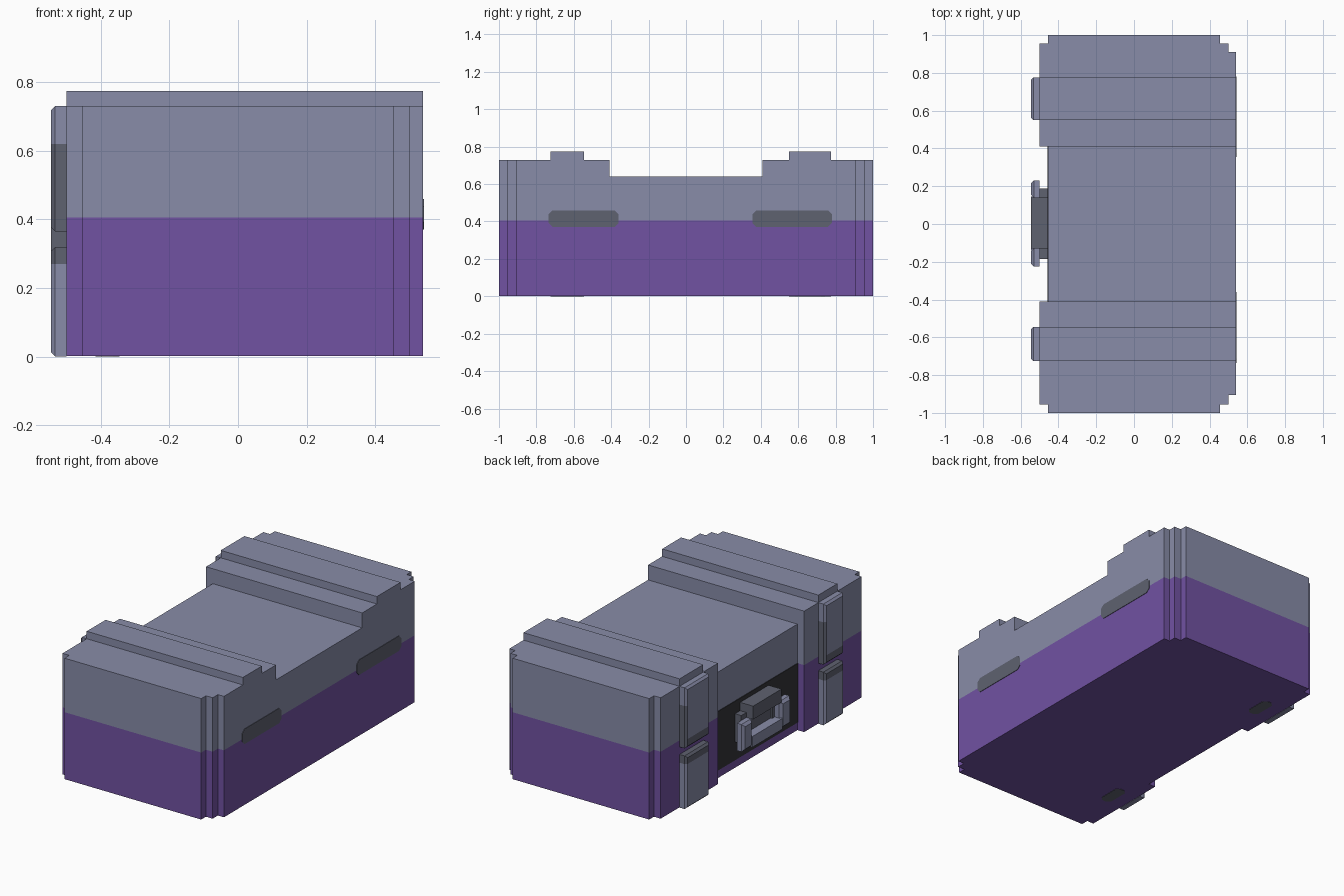
import bpy, bmesh
from mathutils import Vector

if "Cube" in bpy.data.objects:
    bpy.data.objects.remove(bpy.data.objects["Cube"])


def material(name, col):
    m = bpy.data.materials.new(name)
    m.diffuse_color = (*col, 1)
    m.use_nodes = True
    m.node_tree.nodes["Principled BSDF"].inputs["Base Color"].default_value = m.diffuse_color
    return m


GREY = material("blue_grey", (0.246, 0.262, 0.392))
PURPLE = material("purple", (0.165, 0.084, 0.361))
DARK = material("dark_grey", (0.114, 0.122, 0.162))
BLACK = material("near_black", (0.035, 0.035, 0.04))


def finish(bm, name, mats):
    bmesh.ops.recalc_face_normals(bm, faces=bm.faces[:])
    me = bpy.data.meshes.new(name)
    bm.to_mesh(me)
    bm.free()
    for m in mats:
        me.materials.append(m)
    ob = bpy.data.objects.new(name, me)
    bpy.context.collection.objects.link(ob)
    return ob


def box(name, x, y, z, mats, cuts=(), rule=None, bevel=0):
    """Box from ranges, optionally sliced at heights and coloured by a rule."""
    bm = bmesh.new()
    bmesh.ops.create_cube(bm, size=1)
    for v in bm.verts:
        v.co = Vector([(r[0] + r[1]) / 2 + c * (r[1] - r[0])
                       for r, c in zip((x, y, z), v.co)])
    if bevel:  # soften the outward (-x) rim
        rim = [e for e in bm.edges if all(abs(v.co.x - x[0]) < 1e-5 for v in e.verts)]
        bmesh.ops.bevel(bm, geom=rim, offset=bevel, segments=1, affect='EDGES')
    for c in cuts:
        bmesh.ops.bisect_plane(bm, geom=bm.verts[:] + bm.edges[:] + bm.faces[:],
                               plane_co=(0, 0, c), plane_no=(0, 0, 1))
    bm.normal_update()
    if rule:
        for f in bm.faces:
            f.material_index = rule(f.calc_center_median(), f.normal)
    return finish(bm, name, mats)


def plate(name, origin, u, v, su, sv, cut, depth, mat):
    """Thin plate with clipped corners, spanned by axes u and v."""
    bm = bmesh.new()
    o, u, v = Vector(origin), Vector(u), Vector(v)
    a, b = su / 2, sv / 2
    pts = [(a, b - cut), (a - cut, b), (cut - a, b), (-a, b - cut),
           (-a, cut - b), (cut - a, -b), (a - cut, -b), (a, cut - b)]
    low = [bm.verts.new(o + u * p + v * q) for p, q in pts]
    high = [bm.verts.new(w.co + Vector(depth)) for w in low]
    bm.faces.new(low)
    bm.faces.new(high)
    for i in range(8):
        j = (i + 1) % 8
        bm.faces.new((low[i], low[j], high[j], high[i]))
    return finish(bm, name, [mat])


# Crate body: strips along y (start, left, right, top height), stepped corners
SPLIT, BASE = 0.405, 0.002
strips = [(-1, -.455, .455, .73), (-.955, -.5, .5, .73), (-.905, -.5, .54, .73),
          (-.725, -.5, .54, .775), (-.545, -.5, .54, .73), (-.41, -.455, .54, .64),
          (.41, -.5, .54, .73), (.55, -.5, .54, .775), (.775, -.5, .54, .73),
          (.91, -.5, .5, .73), (.955, -.455, .455, .73)]
ys = [s[0] for s in strips] + [1]
bm = bmesh.new()
nodes = {}


def node(x, y):
    if (x, y) not in nodes:
        nodes[x, y] = bm.verts.new((x, y, BASE))
    return nodes[x, y]


for i, (y, xl, xr, top) in enumerate(strips):
    def row(k):
        near = strips[max(k - 1, 0):k + 1]
        return sorted({x for s in near for x in s[1:3] if xl <= x <= xr})
    loop = [node(x, ys[i]) for x in row(i)]
    loop += [node(x, ys[i + 1]) for x in reversed(row(i + 1))]
    bm.faces.new(loop)

# Raise the floor plan level by level
top_faces = bm.faces[:]
for level in (SPLIT, .64, .73, .775):
    def height(f):
        cy = f.calc_center_bounds().y
        return [s[3] for s in strips if s[0] < cy][-1]
    src = [f for f in top_faces if height(f) >= level - 1e-4]
    res = bmesh.ops.extrude_face_region(bm, geom=src)["geom"]
    for v in res:
        if isinstance(v, bmesh.types.BMVert):
            v.co.z = level
    top_faces = [f for f in res if isinstance(f, bmesh.types.BMFace)]
for f in bm.faces:
    f.material_index = 1 if f.calc_center_bounds().z < SPLIT - .001 else 0
finish(bm, "crate_body", [GREY, PURPLE])

# Latch blocks on the left, in line with the lid ribs
for tag, y in (("front", (-.725, -.545)), ("back", (.55, .775))):
    box(tag + "_upper_latch", (-.545, -.5), y, (.365, .73), [GREY, DARK], (.42, .62),
        lambda c, n: int(c.z < (.42 if n.x < -.9 else .62)), .012)
    box(tag + "_lower_latch", (-.545, -.5), y, (0, .32), [GREY, DARK], (.27,),
        lambda c, n: int(c.z > .27), .012)
    # Dark patch under the crate beside each latch
    plate(tag + "_foot_patch", (-.38, sum(y) / 2, 0), (0, 1, 0), (1, 0, 0),
          .16, .07, .02, (0, 0, .004), DARK)

# Dark hinge patches on the right
for tag, y0, y1 in (("front", -.735, -.36), ("back", .355, .78)):
    plate(tag + "_hinge_patch", (.538, (y0 + y1) / 2, .415), (0, 1, 0), (0, 0, 1),
          y1 - y0, .09, .022, (.005, 0, 0), DARK)

# Recessed black panel
box("recess_panel", (-.459, -.454), (-.41, .41), (.05, SPLIT), [BLACK])

# Handle: lower bar, two side arms, dark centre and upper bar
box("handle_lower_bar", (-.545, -.455), (-.14, .145), (.135, .2), [GREY])
for tag, y in (("front", (-.225, -.13)), ("back", (.14, .23))):
    box(tag + "_handle_arm", (-.545, -.5), y, (.135, .3), [GREY], bevel=.015)
    box(tag + "_handle_mount", (-.5, -.455), [c * .82 for c in y], (.16, .33), [DARK])
box("handle_back_plate", (-.49, -.455), (-.13, .14), (.2, .31), [DARK])
box("handle_upper_bar", (-.545, -.455), (-.13, .14), (.3, .38), [DARK])
